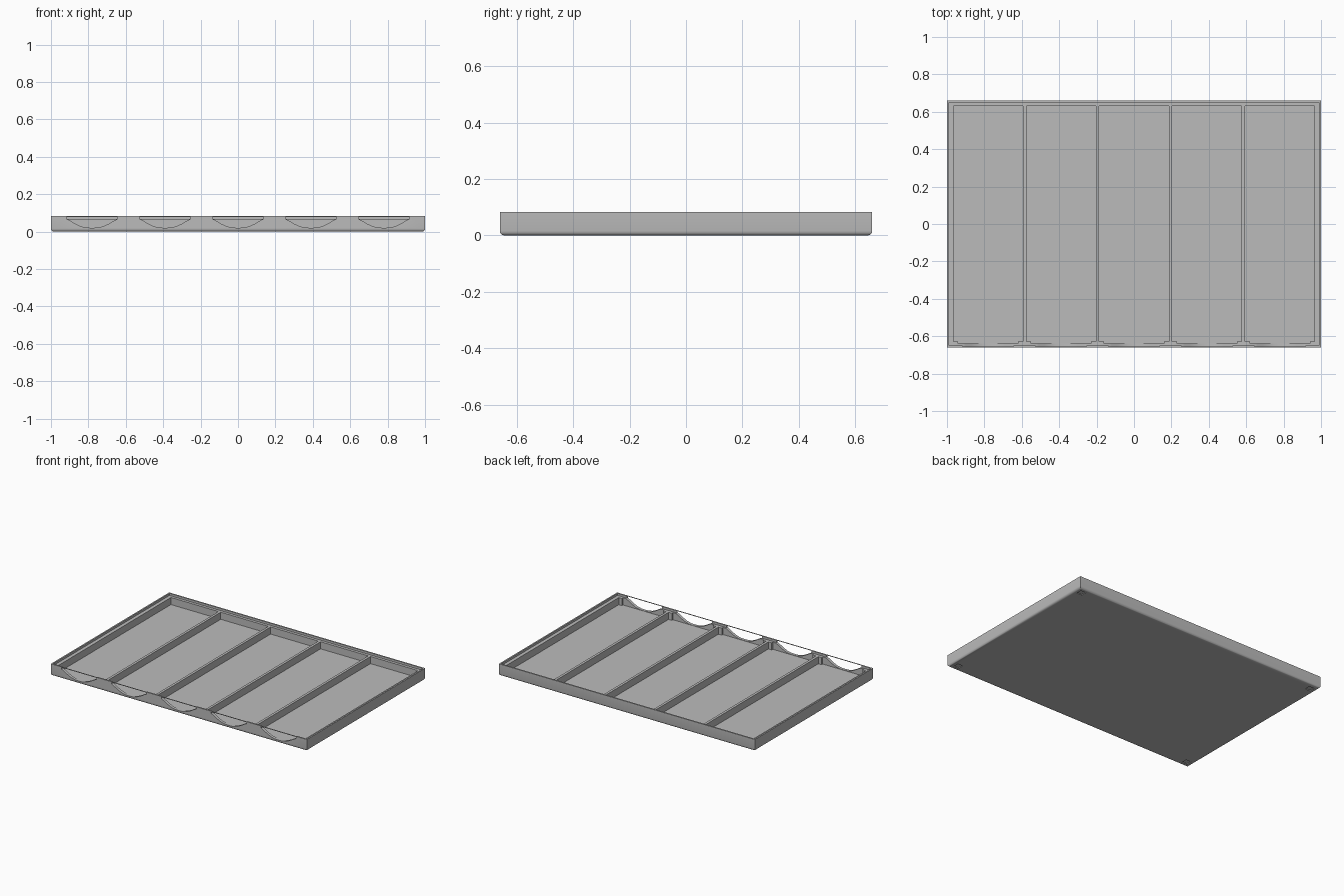
import bpy
import bmesh

cube = bpy.data.objects.get("Cube")
if cube:
    bpy.data.objects.remove(cube, do_unlink=True)

# Main sizes
W, D, H = 1.0, 0.66, 0.083      # half width, half depth, height
FLOOR, LEDGE = 0.018, 0.068     # pocket floor and lid ledge heights
PITCH = 0.39                    # spacing of the five bays
BAYS = [PITCH * i for i in range(-2, 3)]

grey = bpy.data.materials.new("plain grey")
grey.use_nodes = True
colour = (0.5, 0.5, 0.5, 1)
grey.diffuse_color = colour
grey.node_tree.nodes["Principled BSDF"].inputs["Base Color"].default_value = colour


def add_box(bm, x0, x1, y0, y1, z0, z1):
    verts = bmesh.ops.create_cube(bm, size=1)["verts"]
    for v in verts:
        v.co.x = x1 if v.co.x > 0 else x0
        v.co.y = y1 if v.co.y > 0 else y0
        v.co.z = z1 if v.co.z > 0 else z0


def add_prism(bm, outline, y0, y1):
    front = [bm.verts.new((x, y0, z)) for x, z in outline]
    back = [bm.verts.new((x, y1, z)) for x, z in outline]
    bm.faces.new(front)
    bm.faces.new(back[::-1])
    n = len(outline)
    for i in range(n):
        j = (i + 1) % n
        bm.faces.new((front[j], front[i], back[i], back[j]))
    bmesh.ops.recalc_face_normals(bm, faces=bm.faces[:])


def make_object(name, bm):
    mesh = bpy.data.meshes.new(name)
    bm.to_mesh(mesh)
    bm.free()
    mesh.materials.append(grey)
    obj = bpy.data.objects.new(name, mesh)
    bpy.context.collection.objects.link(obj)
    return obj


def cut(target, bm):
    cutter = make_object("cutter", bm)
    cutter.hide_render = True
    mod = target.modifiers.new("cut", "BOOLEAN")
    mod.operation = "DIFFERENCE"
    mod.solver = "EXACT"
    mod.object = cutter
    bpy.context.view_layer.objects.active = target
    bpy.ops.object.modifier_apply(modifier=mod.name)
    bpy.data.objects.remove(cutter, do_unlink=True)


# Outer block with rounded bottom edges
bm = bmesh.new()
add_box(bm, -W, W, -D, D, 0, H)
bottom = [e for e in bm.edges if all(v.co.z < 0.001 for v in e.verts)]
bmesh.ops.bevel(bm, geom=bottom, offset=0.016, segments=4, profile=0.5, affect="EDGES")
tray = make_object("tray", bm)

# Lid recess, leaving a thin outer lip
bm = bmesh.new()
add_box(bm, -W + 0.01, W - 0.01, -D + 0.01, D - 0.01, LEDGE, 0.2)
cut(tray, bm)

# Five compartments separated by thin dividers
bm = bmesh.new()
for i, x in enumerate(BAYS):
    left = -0.965 if i == 0 else x - 0.186
    right = 0.965 if i == 4 else x + 0.186
    add_box(bm, left, right, -0.628, 0.63, FLOOR, 0.2)
cut(tray, bm)

# Thinned front wall within each compartment
bm = bmesh.new()
for x in BAYS:
    add_box(bm, x - 0.16, x + 0.16, -0.64, -0.6, FLOOR, 0.2)
cut(tray, bm)

# Curved finger openings through the front wall
half = [(0.137, 0.12), (0.137, 0.068), (0.12, 0.06), (0.09, 0.042),
        (0.06, 0.028), (0.03, 0.021)]
outline = half + [(0, 0.02)] + [(-x, z) for x, z in reversed(half)]
bm = bmesh.new()
for c in BAYS:
    add_prism(bm, [(x + c, z) for x, z in outline], -0.7, -0.61)
cut(tray, bm)

# Shallow square foot recesses under the corners
bm = bmesh.new()
for sx in (-1, 1):
    for sy in (-1, 1):
        x, y = sx * 0.95, sy * 0.61
        add_box(bm, x - 0.02, x + 0.02, y - 0.02, y + 0.02, -0.05, 0.005)
cut(tray, bm)

# Fine rail closing the top of the finger openings
bm = bmesh.new()
for x in BAYS:
    add_box(bm, x - 0.14, x + 0.14, -D, -D + 0.004, H - 0.004, H)
rail = make_object("front_rail", bm)

bpy.ops.object.select_all(action="DESELECT")
tray.select_set(True)
bpy.context.view_layer.objects.active = tray
bpy.ops.object.shade_smooth_by_angle(angle=0.6)
